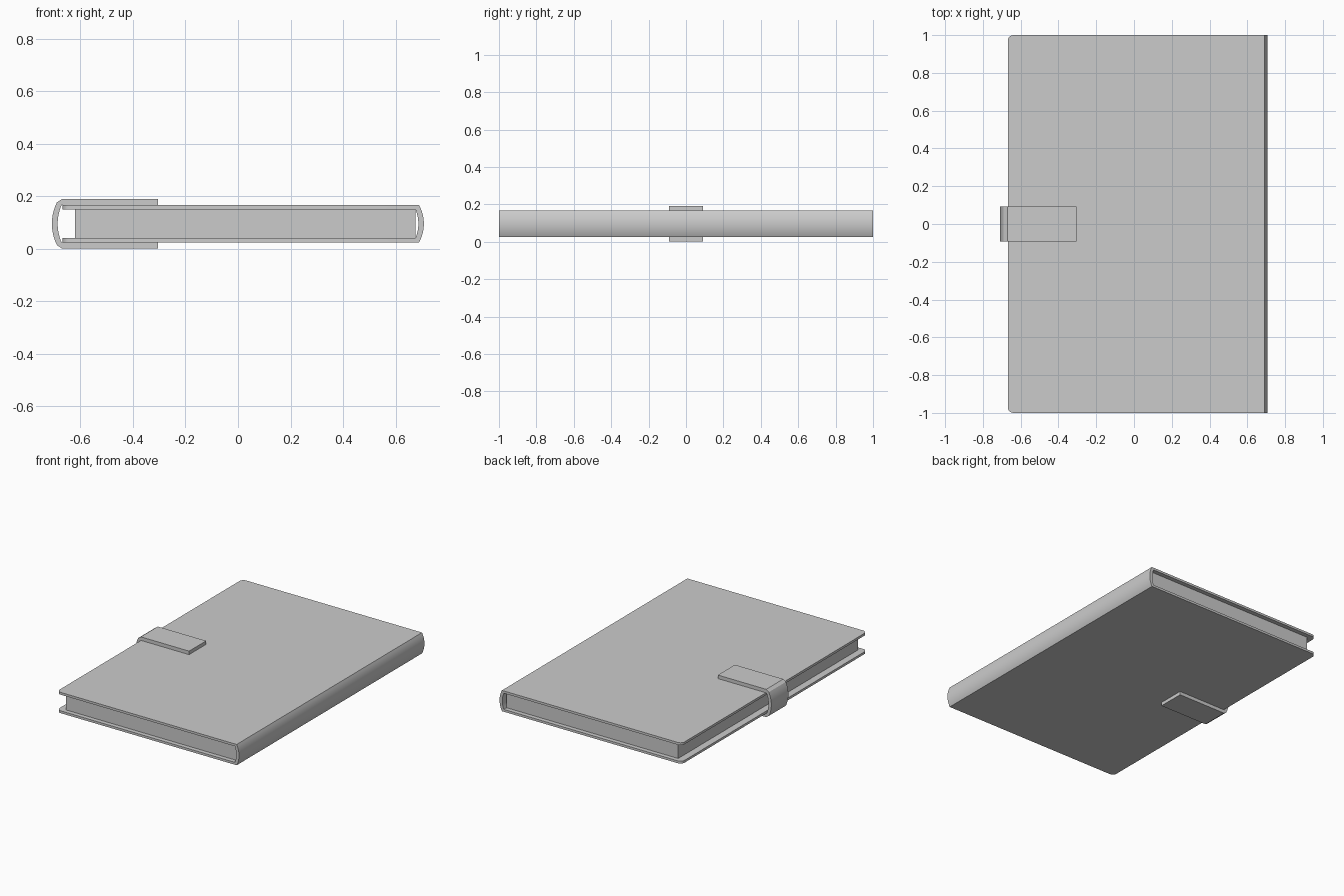
import bpy, bmesh, math

cube = bpy.data.objects.get("Cube")
if cube:
    bpy.data.objects.remove(cube, do_unlink=True)

grey = bpy.data.materials.new("plain_grey")
grey.use_nodes = True
colour = (0.6, 0.6, 0.6, 1)
grey.diffuse_color = colour
grey.node_tree.nodes["Principled BSDF"].inputs["Base Color"].default_value = colour

MID = 0.096  # height of the middle of the book


def arc(x, half, bulge, steps=12):
    """Bowed curve from top to bottom, as (x, z) points."""
    radius = (half * half + bulge * bulge) / (2 * abs(bulge))
    span = math.asin(half / radius)
    side = math.copysign(1, bulge)
    points = []
    for i in range(steps + 1):
        a = span * (1 - 2 * i / steps)
        points.append((x + side * radius * (math.cos(a) - math.cos(span)),
                       MID + radius * math.sin(a)))
    return points


def extrude(name, profile, half_y, round_x=None, radius=0.03):
    """Extrude an x-z profile along y and round the upright corners at round_x."""
    bm = bmesh.new()
    face = bm.faces.new([bm.verts.new((x, -half_y, z)) for x, z in profile])
    new = bmesh.ops.extrude_face_region(bm, geom=[face])["geom"]
    moved = [v for v in new if isinstance(v, bmesh.types.BMVert)]
    bmesh.ops.translate(bm, verts=moved, vec=(0, 2 * half_y, 0))
    if round_x is not None:
        corners = [e for e in bm.edges
                   if all(abs(v.co.x - round_x) < 1e-4 for v in e.verts)
                   and abs(e.verts[0].co.y - e.verts[1].co.y) < 1e-4]
        bmesh.ops.bevel(bm, geom=corners, offset=radius, segments=6,
                        profile=0.5, affect='EDGES')
    bmesh.ops.recalc_face_normals(bm, faces=bm.faces)
    mesh = bpy.data.meshes.new(name)
    bm.to_mesh(mesh)
    bm.free()
    obj = bpy.data.objects.new(name, mesh)
    bpy.context.collection.objects.link(obj)
    mesh.materials.append(grey)
    bpy.ops.object.select_all(action='DESELECT')
    obj.select_set(True)
    bpy.context.view_layer.objects.active = obj
    bpy.ops.object.shade_smooth_by_angle(angle=math.radians(30))
    return obj


def folded(x_end, outer, inner, half, thick):
    """C-shaped profile: two flat arms joined by an outer and an inner curve."""
    return ([(x_end, MID + half)] + outer + [(x_end, MID - half),
            (x_end, MID - half + thick)] + inner[::-1] + [(x_end, MID + half - thick)])


# Cover: two boards joined by a bowed spine
cover = folded(-0.668, arc(0.69, 0.071, 0.018), arc(0.676, 0.055, 0.011), 0.071, 0.016)
extrude("cover", cover, 1.0, round_x=-0.668)

# Page block, set back from the cover edges
pages = [(-0.62, MID - 0.055), (0.677, MID - 0.055),
         (0.677, MID + 0.055), (-0.62, MID + 0.055)]
extrude("pages", pages, 0.97)

# Clasp strap wrapping the open edge
outer_bend = [(-0.67, MID + 0.095), (-0.69, MID + 0.081)] + \
    arc(-0.695, 0.07, -0.014) + [(-0.69, MID - 0.081), (-0.67, MID - 0.095)]
inner_bend = arc(-0.672, 0.071, -0.015)
extrude("clasp_strap", folded(-0.305, outer_bend, inner_bend, 0.095, 0.024), 0.092)
